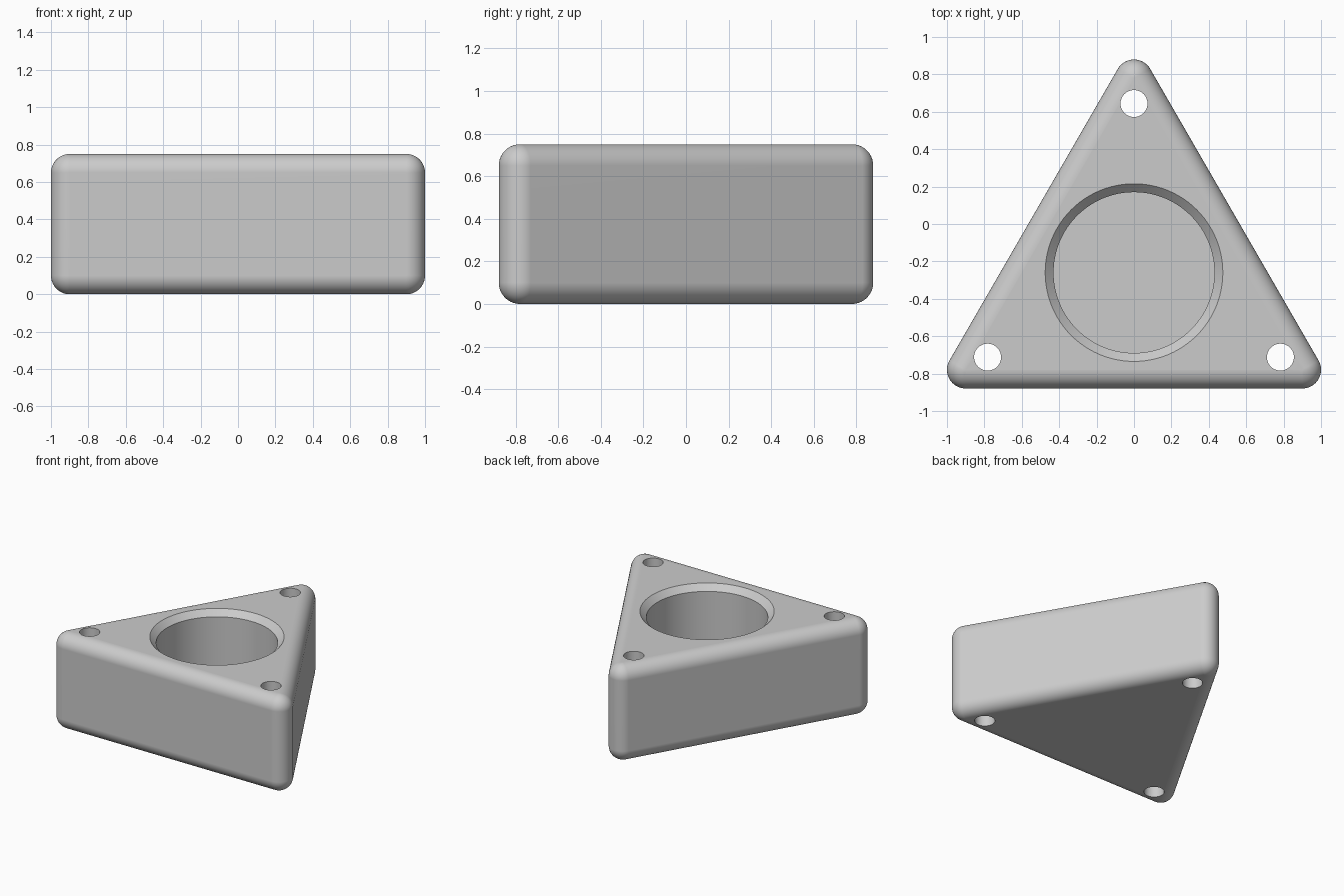
import bpy, bmesh, math

if "Cube" in bpy.data.objects:
    bpy.data.objects.remove(bpy.data.objects["Cube"])

R = 0.1                      # edge rounding radius
H = 0.75                     # block height
SIDE = 1.8                   # triangle through the corner-round centres
TRI = SIDE / math.sqrt(3)    # centroid to corner-round centre
CY = -SIDE * math.sqrt(3) / 12   # centroid y, so that the outline is centred
SEG = 10                     # segments per quarter of edge rounding
ARC = 16                     # segments per rounded corner

grey = bpy.data.materials.new("light grey")
grey.diffuse_color = (0.6, 0.6, 0.6, 1)
grey.use_nodes = True
grey.node_tree.nodes["Principled BSDF"].inputs["Base Color"].default_value = grey.diffuse_color


def make_object(name, bm):
    bmesh.ops.remove_doubles(bm, verts=bm.verts, dist=1e-5)
    bmesh.ops.recalc_face_normals(bm, faces=bm.faces)
    mesh = bpy.data.meshes.new(name)
    bm.to_mesh(mesh)
    bm.free()
    mesh.materials.append(grey)
    obj = bpy.data.objects.new(name, mesh)
    bpy.context.collection.objects.link(obj)
    return obj


def loft(name, rings):
    """Skin a stack of closed rings and cap both ends."""
    bm = bmesh.new()
    loops = [[bm.verts.new(p) for p in ring] for ring in rings]
    for a, b in zip(loops, loops[1:]):
        n = len(a)
        for i in range(n):
            j = (i + 1) % n
            bm.faces.new((a[i], a[j], b[j], b[i]))
    bm.faces.new(loops[0][::-1])
    bm.faces.new(loops[-1])
    return make_object(name, bm)


def triangle_ring(r, z):
    """Rounded triangle outline with corner radius r."""
    pts = []
    for k in range(3):
        mid = math.radians(90 + 120 * k)
        for i in range(ARC + 1):
            a = mid + math.radians(-60 + 120 * i / ARC)
            pts.append((TRI * math.cos(mid) + r * math.cos(a),
                        CY + TRI * math.sin(mid) + r * math.sin(a), z))
    return pts


def turned(name, x, y, profile, n):
    """Round cutter from (radius, height) pairs."""
    return loft(name, [[(x + r * math.cos(2 * math.pi * i / n),
                         y + r * math.sin(2 * math.pi * i / n), z)
                        for i in range(n)] for r, z in profile])


# Triangular block with fully rounded edges
angles = [math.pi / 2 * i / SEG for i in range(SEG + 1)]
section = [(R * math.sin(a), R - R * math.cos(a)) for a in angles]
section += [(r, H - z) for r, z in reversed(section)]
block = loft("triangular_block", [triangle_ring(r, z) for r, z in section])

# Blind central bore with a chamfered rim
cutters = [turned("bore_cutter", 0, CY,
                  [(0.43, 0.15), (0.43, H - 0.045), (0.475, H), (0.475, H + 0.1)], 96)]

# Through holes near the three corners
for k in range(3):
    a = math.radians(90 + 120 * k)
    cutters.append(turned("corner_hole_cutter", 0.904 * math.cos(a),
                          CY + 0.904 * math.sin(a),
                          [(0.072, -0.1), (0.072, H + 0.1)], 48))

# Cut, then discard the cutters
bpy.context.view_layer.objects.active = block
block.select_set(True)
for cutter in cutters:
    cutter.hide_render = True
    mod = block.modifiers.new("cut", 'BOOLEAN')
    mod.operation = 'DIFFERENCE'
    mod.solver = 'EXACT'
    mod.object = cutter
    bpy.ops.object.modifier_apply(modifier=mod.name)
    bpy.data.objects.remove(cutter)

# Smooth rounds, crisp hole rims, flat sides
bpy.ops.object.shade_smooth_by_angle(angle=math.radians(30))
weighted = block.modifiers.new("face_weighted_normals", 'WEIGHTED_NORMAL')
weighted.keep_sharp = True
